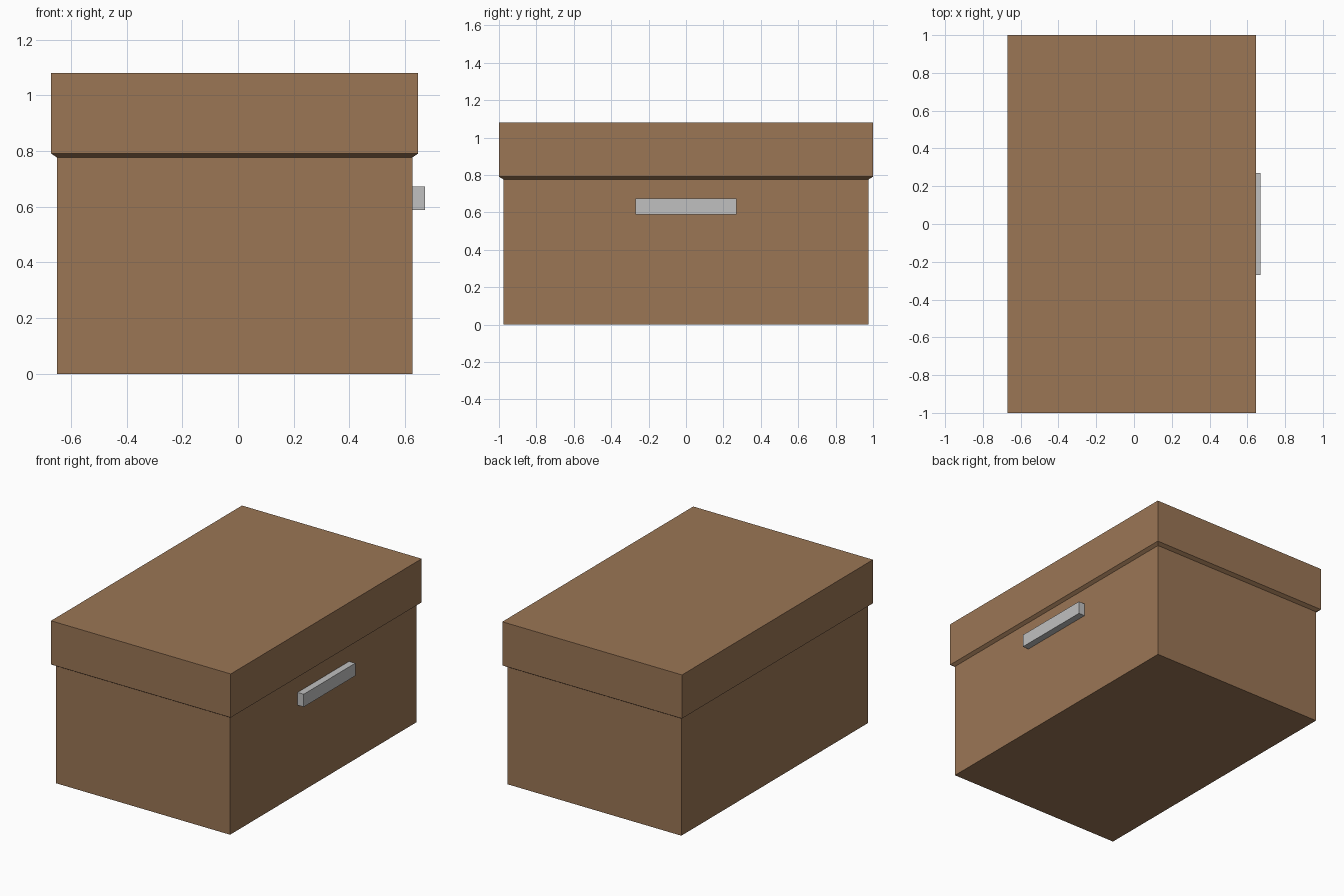
import bpy, bmesh

if "Cube" in bpy.data.objects:
    bpy.data.objects.remove(bpy.data.objects["Cube"])


def material(name, rgb):
    m = bpy.data.materials.new(name)
    m.diffuse_color = (*rgb, 1)
    m.use_nodes = True
    m.node_tree.nodes["Principled BSDF"].inputs["Base Color"].default_value = m.diffuse_color
    return m


brown = material("brown wood", (0.328, 0.181, 0.091))
grey = material("light grey metal", (0.527, 0.527, 0.527))


def loft(name, sections, mat, bottom=True, top=True):
    """Stack rectangles (x0, x1, half_y, z) from low to high into a shell."""
    bm = bmesh.new()
    rings = [[bm.verts.new(p) for p in ((x0, -y, z), (x1, -y, z), (x1, y, z), (x0, y, z))]
             for x0, x1, y, z in sections]
    for a, b in zip(rings, rings[1:]):
        for i in range(4):
            j = (i + 1) % 4
            bm.faces.new((a[i], a[j], b[j], b[i]))
    if bottom:
        bm.faces.new(rings[0][::-1])
    if top:
        bm.faces.new(rings[-1])
    mesh = bpy.data.meshes.new(name)
    bm.to_mesh(mesh)
    bm.free()
    mesh.materials.append(mat)
    ob = bpy.data.objects.new(name, mesh)
    bpy.context.collection.objects.link(ob)
    return ob


# Box body, closed by the lid above
loft("box_body", [(-0.65, 0.626, 0.977, 0), (-0.65, 0.626, 0.977, 0.777)], brown, top=False)

# Overhanging lid with a small sloped lip underneath
loft("box_lid", [(-0.65, 0.626, 0.977, 0.777), (-0.671, 0.647, 1.0, 0.791),
                 (-0.671, 0.647, 1.0, 1.08)], brown, bottom=False)

# Bar handle on the right side
loft("handle", [(0.626, 0.671, 0.27, 0.589), (0.626, 0.671, 0.27, 0.673)], grey)
